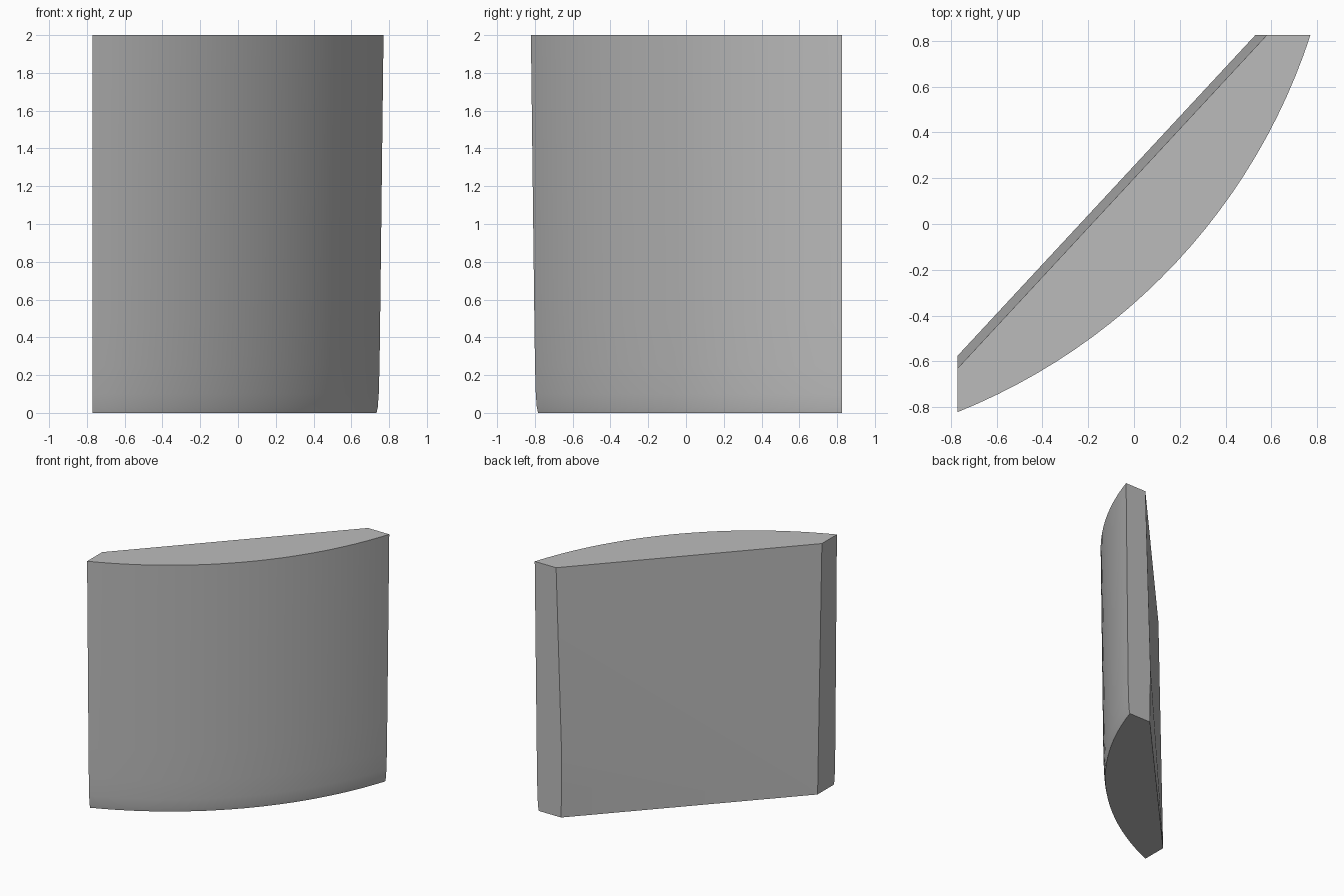
import bpy, bmesh, math

if "Cube" in bpy.data.objects:
    bpy.data.objects.remove(bpy.data.objects["Cube"], do_unlink=True)

grey = bpy.data.materials.new("plain grey")
grey.use_nodes = True
colour = (0.5, 0.5, 0.5, 1)
grey.diffuse_color = colour
grey.node_tree.nodes["Principled BSDF"].inputs["Base Color"].default_value = colour

# Bowed front: arc about a vertical axis, trimmed by two end planes
CX, CY, R = -1.763, 1.652, 2.665
SIDE_X, BACK_Y = -0.77, 0.825
STEPS = 24
KINK = 0.49
# height and inward offset of the front, rounding under at the foot
LEVELS = [(0, 0.035), (0.03, 0.029), (0.1, 0.024), (0.25, 0.02), (KINK, 0.017), (2, 0)]

bm = bmesh.new()


def arc(z, inset):
    r = R - inset
    start = -math.acos((SIDE_X - CX) / r)
    end = math.asin((BACK_Y - CY) / r)
    angles = [start + (end - start) * i / STEPS for i in range(STEPS + 1)]
    return [bm.verts.new((CX + r * math.cos(a), CY + r * math.sin(a), z)) for a in angles]


def back_corners(z):
    # the back leans outward on the way down, with a slight fold low on one end
    if z >= KINK:
        x = 0.53 + 0.05 * (z - KINK) / (2 - KINK)
    else:
        x = 0.535 - 0.005 * z / KINK
    y = -0.575 - 0.055 * z / 2
    return bm.verts.new((x, BACK_Y, z)), bm.verts.new((SIDE_X, y, z))


fronts = [arc(z, inset) for z, inset in LEVELS]
corners = [back_corners(z) for z, _ in LEVELS]
left_edge = [c[0] for c in corners]
right_edge = [c[1] for c in corners]

# Front strips
for low, high in zip(fronts, fronts[1:]):
    for i in range(STEPS):
        bm.faces.new((low[i], low[i + 1], high[i + 1], high[i])).smooth = True

# Narrow end faces
bm.faces.new([f[-1] for f in fronts] + left_edge[::-1])
bm.faces.new([f[0] for f in fronts][::-1] + right_edge)

# Back: tall main face and the folded triangle at the foot
k = [z for z, _ in LEVELS].index(KINK)
bm.faces.new(left_edge[k:] + right_edge[::-1])
bm.faces.new(left_edge[:k + 1] + [right_edge[0]])

# Top and bottom
for ring, pair in ((fronts[-1], corners[-1]), (fronts[0], corners[0])):
    bm.faces.new(ring + list(pair))
bmesh.ops.recalc_face_normals(bm, faces=bm.faces)

mesh = bpy.data.meshes.new("curved_panel")
bm.to_mesh(mesh)
bm.free()
mesh.materials.append(grey)
panel = bpy.data.objects.new("curved_panel", mesh)
bpy.context.collection.objects.link(panel)
bpy.context.view_layer.objects.active = panel
panel.select_set(True)
bpy.ops.object.shade_smooth_by_angle(angle=math.radians(30))
